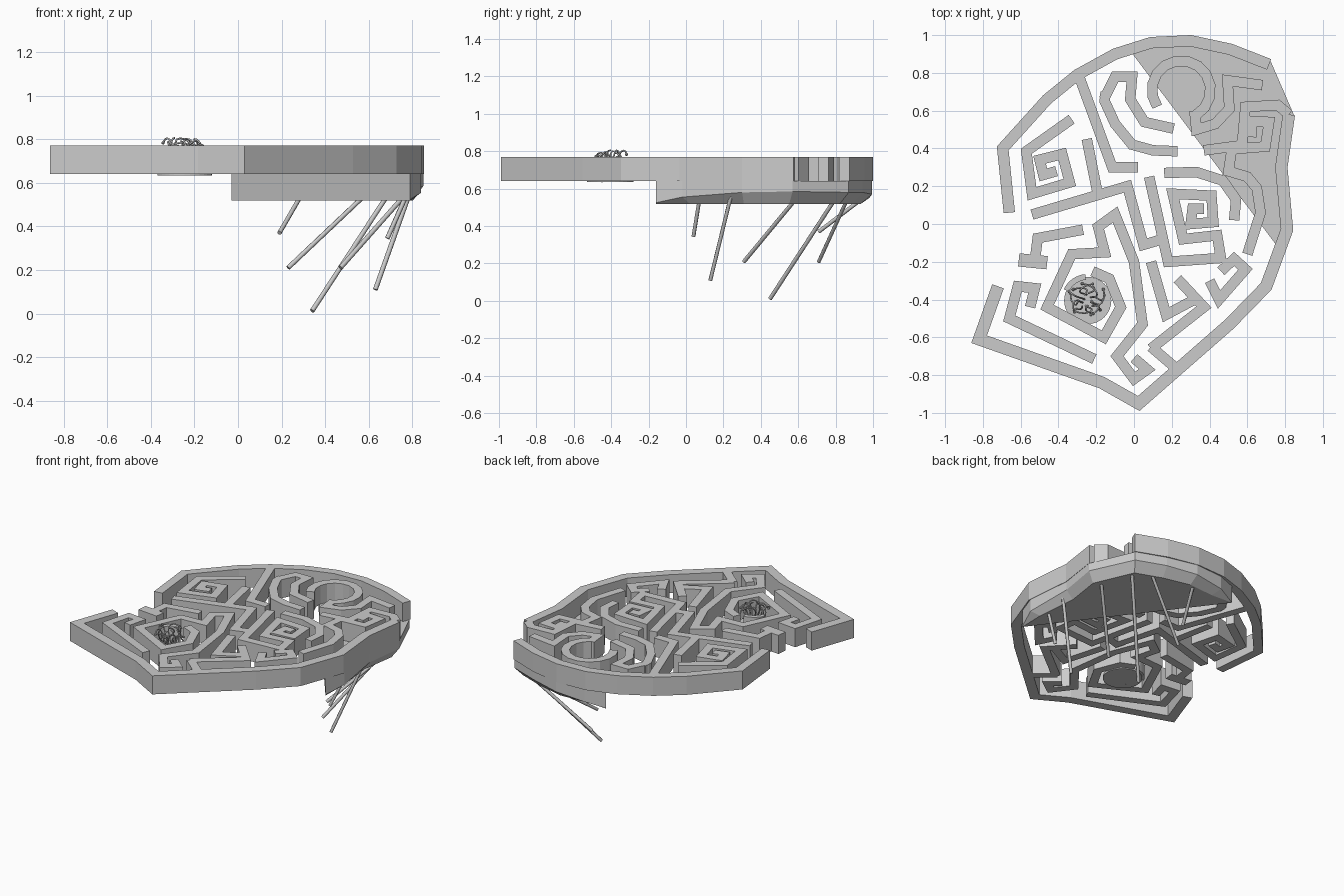
import bpy, bmesh, math, random
from mathutils import Vector

if "Cube" in bpy.data.objects:
    bpy.data.objects.remove(bpy.data.objects["Cube"])

random.seed(4)
LOW, TOP = 0.64, 0.77


def finish(name, bm):
    bmesh.ops.recalc_face_normals(bm, faces=bm.faces)
    me = bpy.data.meshes.new(name)
    bm.to_mesh(me)
    bm.free()
    ob = bpy.data.objects.new(name, me)
    bpy.context.collection.objects.link(ob)
    return ob


def wall(name, pts, width=5.5, low=LOW, top=TOP):
    """Mitred wall along a plan centreline, given in hundredths of a unit."""
    p = [Vector(q) / 100 for q in pts]
    h = width / 200
    bm = bmesh.new()
    rows = []
    for i, c in enumerate(p):
        a = (c - p[i - 1]).normalized() if i else (p[1] - c).normalized()
        b = (p[i + 1] - c).normalized() if i < len(p) - 1 else a
        na, nb = Vector((-a.y, a.x)), Vector((-b.y, b.x))
        m = (na + nb).normalized()
        m *= h / max(m.dot(na), 0.45)
        rows.append([bm.verts.new((q.x, q.y, z)) for q, z in
                     ((c + m, low), (c - m, low), (c - m, top), (c + m, top))])
    for r, s in zip(rows, rows[1:]):
        for k in range(4):
            bm.faces.new((r[k], r[(k + 1) % 4], s[(k + 1) % 4], s[k]))
    bm.faces.new(rows[0])
    bm.faces.new(rows[-1][::-1])
    return finish(name, bm)


def arc(cx, cy, r, a0, a1, n):
    return [(cx + r * math.cos(math.radians(a0 + (a1 - a0) * i / n)),
             cy + r * math.sin(math.radians(a0 + (a1 - a0) * i / n))) for i in range(n + 1)]


def rod(name, pts, r, res=1):
    cu = bpy.data.curves.new(name, 'CURVE')
    cu.dimensions = '3D'
    cu.bevel_depth = r
    cu.bevel_resolution = res
    cu.use_fill_caps = True
    sp = cu.splines.new('POLY')
    sp.points.add(len(pts) - 1)
    for q, v in zip(sp.points, pts):
        q.co = (*v, 1)
    ob = bpy.data.objects.new(name, cu)
    bpy.context.collection.objects.link(ob)
    return ob


# outer walls, with openings on the left and upper right
wall("outer_wall_back", [(-66, 6), (-69.5, 40), (-46, 66), (-30, 79), (-10, 90), (9, 96),
                         (30, 97), (51, 92.5), (71.5, 84.5)], 6)
wall("outer_wall_front", [(82, 58), (78, 30), (81, -3), (70, -33), (50.5, -53), (2.5, -95),
                          (-17, -84), (-82, -61), (-72, -33)], 6.5)

# maze walls, back half
wall("back_branch", [(-29, 78), (-11.5, 30), (2, 30)])
wall("corner_spiral", [(82, 58), (76, 63), (59, 62), (57, 40), (69.5, 41), (71.5, 54),
                       (62.5, 54.5), (62, 46)])
wall("right_long_curve", [(37, 39), (52, 41), (50, 28), (60, 25), (65, 19), (67, 6), (60, -16)])
wall("right_inner_curve", [(16, 27), (33, 27.5), (47, 23), (54, 13), (53, 2)])
wall("round_chamber", arc(25, 71, 15.5, 215, -60, 12))
wall("chamber_hook_left", [(-16, 66), (-10, 78), (-1, 78), (-2, 66), (5.5, 54), (21, 50.5)])
wall("chamber_outer_left", [(-15, 70), (-15.5, 65), (-10, 53), (-1, 42), (10, 39), (23, 38.5)])
wall("chamber_hook_right", [(32, 60), (33, 50), (43, 53), (50.5, 61), (49.5, 76), (68, 73.5)])
wall("left_spiral", [(-33, 55.5), (-57, 38.5), (-54, 16), (-34, 22), (-38, 37), (-50, 34),
                     (-48, 26), (-41, 28)])

# maze walls, middle
wall("diagonal_wall", [(-54, 5), (-3.5, 20), (5, -11), (13.5, -8.5)])
wall("diagonal_stub", [(-25, 45), (-19, 15)])
wall("middle_spiral", [(8, 25), (18, -20), (46, -18), (44, -6), (26, -8), (20.5, 16), (41, 15),
                       (42, 1), (30, 0), (31, 8), (37, 8)])
wall("left_hook", [(-27, -3), (-51, -7.5), (-52.5, -19.5)])
wall("left_hook_end", [(-61, -19), (-46, -20.5)], 7)

# maze walls, front half
wall("nest_room_wall", [(-22, -25), (-13, -29), (-7, -44), (-16, -60), (-46, -44), (-33, -16),
                        (-15.5, -15), (-19, -1.5), (-10, 5), (0, -20), (4.5, -53), (-9, -70),
                        (0, -82), (7, -77), (0, -71)])
wall("front_left_hook", [(-55, -44), (-52.5, -34), (-61.5, -33), (-66, -50), (-21, -71.5)])
wall("front_right_hook", [(9, -20), (17, -48), (32, -40)])
wall("front_right_bend", [(23, -29), (37, -44), (9, -66)])
wall("front_right_link", [(9, -65), (23, -77)])
wall("front_right_spiral", [(40, -30), (45, -40), (59, -24), (53, -18.5), (46, -25)])

# wedge base: floor outline, sloping shoulder and inset underside
rim = [(-.03, .93, .52), (.1, .98, .55), (.31, .995, .57), (.52, .945, .58), (.72, .87, .58),
       (.85, .57, .585), (.81, .3, .58), (.84, -.02, .555), (.79, -.16, .525)]
bm = bmesh.new()
up = [bm.verts.new((x, y, LOW)) for x, y, z in rim]
mid = [bm.verts.new((x, y, z)) for x, y, z in rim]
dn = []
for i, (x, y, z) in enumerate(rim):
    t = 1 if i in (0, len(rim) - 1) else 0.9
    dn.append(bm.verts.new((.38 + (x - .38) * t, .39 + (y - .39) * t, .519)))
n = len(rim)
for a, b in ((up, mid), (mid, dn)):
    for i in range(n):
        j = (i + 1) % n
        bm.faces.new((a[i], a[j], b[j], b[i]))
bm.faces.new(up)
bm.faces.new(dn)
finish("wedge_base", bm)

# slanted support struts: foot, then head
struts = [((.19, .71, .37), (.30, .96, .56)), ((.23, .71, .21), (.60, .87, .56)),
          ((.34, .45, .012), (.71, .82, .58)), ((.47, .31, .21), (.78, .60, .56)),
          ((.63, .13, .11), (.79, .24, .56)), ((.685, .04, .345), (.78, .075, .56))]
for i, s in enumerate(struts):
    rod(f"strut_{i + 1}", s, .011)

# round nest floor and its partial rim
CX, CY = -.245, -.405
bm = bmesh.new()
bmesh.ops.create_cone(bm, cap_ends=True, segments=32, radius1=.125, radius2=.125, depth=.015)
bmesh.ops.translate(bm, verts=bm.verts, vec=(CX, CY, .642))
finish("nest_floor", bm)
wall("nest_rim", arc(CX * 100, CY * 100, 12.5, 95, 155, 8), 3)

# tangled tendrils arching over the nest, with knobbed tips
for i in range(14):
    a = i * math.tau / 14 + random.uniform(-.2, .2)
    r0, r1 = random.uniform(.015, .05), random.uniform(.08, .115)
    peak, swirl = random.uniform(.77, .81), random.uniform(-.7, .7)
    pts = []
    for k in range(9):
        t = k / 8
        ang = a + swirl * math.sin(t * 4)
        r = r0 + (r1 - r0) * t
        z = peak - .13 * t * t if i % 2 else .65 + (peak - .65) * math.sin(t * 2.1)
        pts.append((CX + r * math.cos(ang), CY + r * .85 * math.sin(ang), z))
    rod(f"tendril_{i + 1}", pts, .0045)
    bm = bmesh.new()
    bmesh.ops.create_icosphere(bm, subdivisions=1, radius=.009)
    bmesh.ops.translate(bm, verts=bm.verts, vec=pts[-1])
    finish(f"tendril_tip_{i + 1}", bm)
